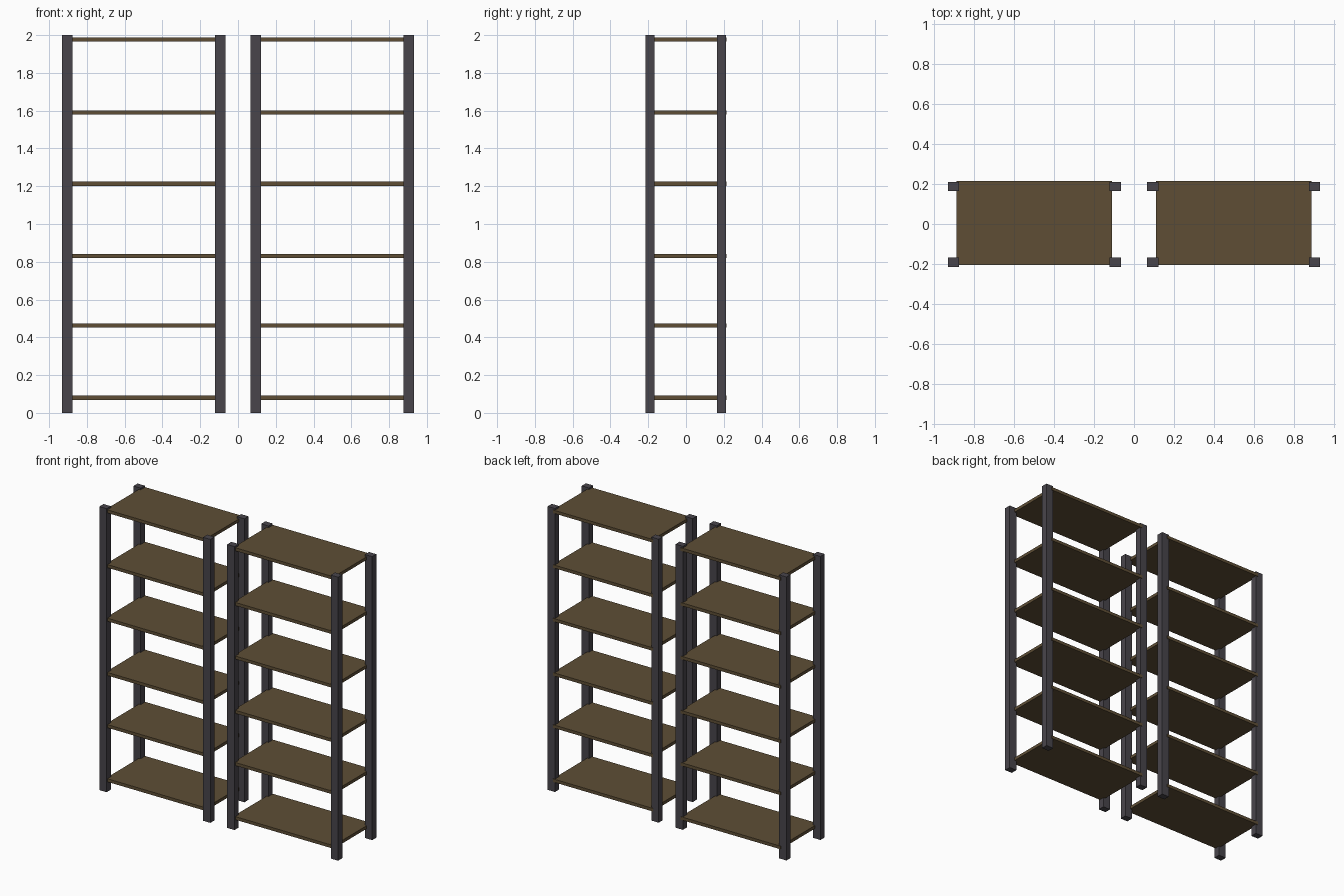
import bpy

cube = bpy.data.objects.get("Cube")
if cube:
    bpy.data.objects.remove(cube, do_unlink=True)


def make_material(name, rgb):
    mat = bpy.data.materials.new(name)
    mat.use_nodes = True
    mat.diffuse_color = (*rgb, 1)
    mat.node_tree.nodes["Principled BSDF"].inputs["Base Color"].default_value = (*rgb, 1)
    return mat


def box(name, x, y, z, mat):
    """Box spanning the (low, high) range on each axis."""
    spans = (x, y, z)
    bpy.ops.mesh.primitive_cube_add(size=1, location=[(a + b) / 2 for a, b in spans])
    obj = bpy.context.object
    obj.name = name
    obj.scale = [b - a for a, b in spans]
    bpy.ops.object.transform_apply(location=False, rotation=False, scale=True)
    obj.data.materials.append(mat)
    return obj


wood = make_material("brown wood", (0.112, 0.076, 0.036))
metal = make_material("dark grey metal", (0.066, 0.060, 0.071))

POST_X = ((-0.433, -0.376), (0.376, 0.433))
POST_Y = {"front": (-0.215, -0.168), "back": (0.165, 0.211)}
SHELF_Z = (0.08, 0.462, 0.83, 1.213, 1.591, 1.977)

# Two identical shelving units side by side
for unit, centre in (("right", -0.499), ("left", 0.499)):
    # Corner posts
    for side, (x0, x1) in zip(("right", "left"), POST_X):
        for depth, y in POST_Y.items():
            box(f"{unit}_unit_{depth}_{side}_post",
                (centre + x0, centre + x1), y, (0, 2), metal)
    # Shelf boards
    for number, z in enumerate(SHELF_Z, 1):
        box(f"{unit}_unit_shelf_{number}",
            (centre - 0.39, centre + 0.39), (-0.205, 0.215),
            (z - 0.011, z + 0.011), wood)
